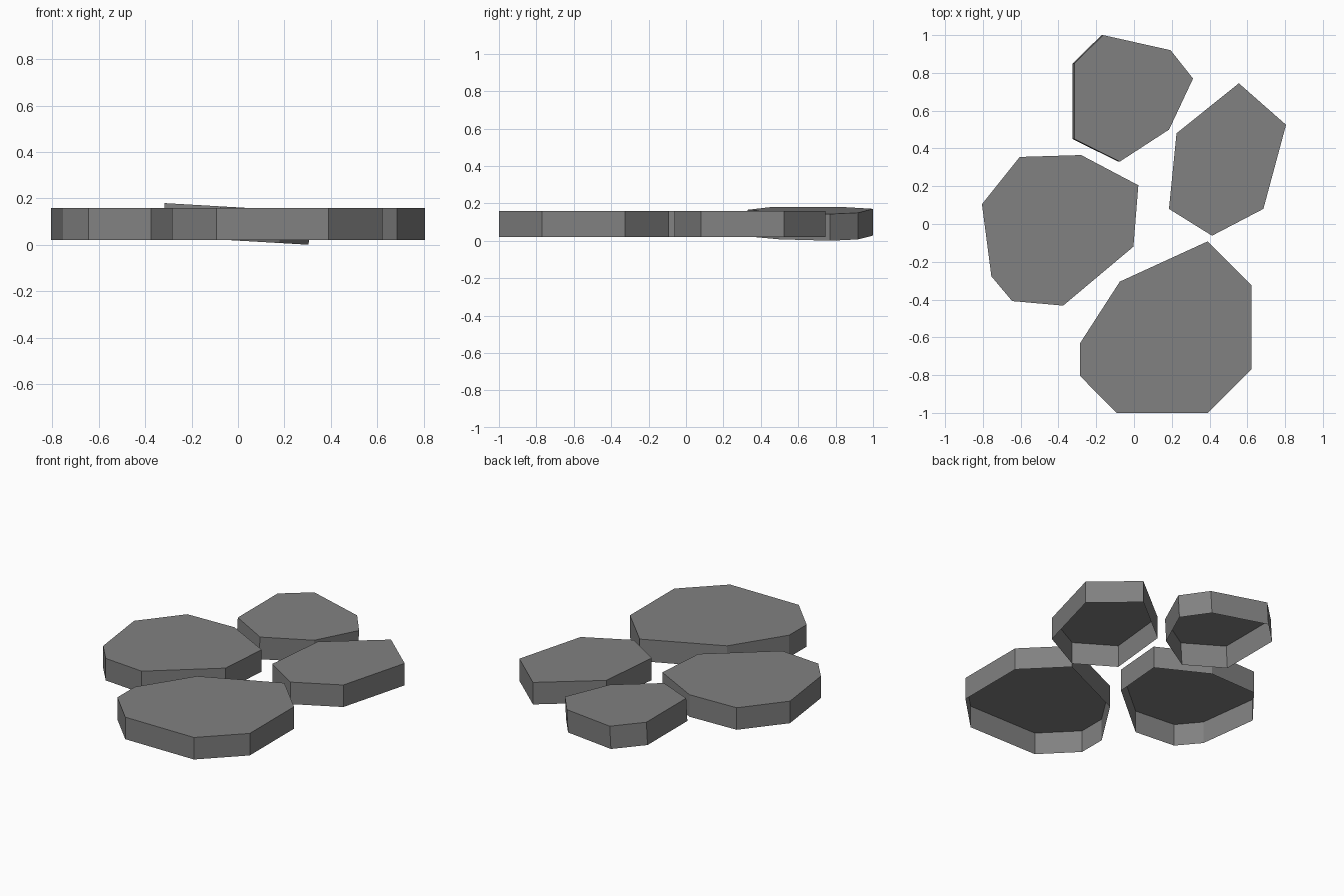
import bpy, bmesh

if "Cube" in bpy.data.objects:
    bpy.data.objects.remove(bpy.data.objects["Cube"])

MID_Z = 0.09

stone = bpy.data.materials.new("dark_stone")
stone.diffuse_color = (0.22, 0.22, 0.22, 1)
stone.use_nodes = True
stone.node_tree.nodes["Principled BSDF"].inputs["Base Color"].default_value = stone.diffuse_color


def slab(name, outline, thick=0.14, tilt=0.0):
    """Polygonal stone shell, open underneath, tilted around y at mid height."""
    bm = bmesh.new()
    base = bm.faces.new([bm.verts.new((x, y, -thick / 2)) for x, y in outline])
    res = bmesh.ops.extrude_face_region(bm, geom=[base], use_keep_orig=True)
    top = [v for v in res["geom"] if isinstance(v, bmesh.types.BMVert)]
    bmesh.ops.translate(bm, vec=(0, 0, thick), verts=top)
    bmesh.ops.recalc_face_normals(bm, faces=bm.faces)
    # Leave the underside open
    under = [f for f in bm.faces if f.calc_center_median().z < -thick * 0.4]
    bmesh.ops.delete(bm, geom=under, context='FACES_ONLY')
    mesh = bpy.data.meshes.new(name)
    bm.to_mesh(mesh)
    bm.free()
    mesh.materials.append(stone)
    obj = bpy.data.objects.new(name, mesh)
    obj.location.z = MID_Z
    obj.rotation_euler.y = tilt
    bpy.context.collection.objects.link(obj)
    return obj


# Back stone, slightly tipped down to the right
slab("back_stone", [(-0.168, 1.0), (-0.321, 0.85), (-0.321, 0.45), (-0.08, 0.33),
                    (0.182, 0.5), (0.309, 0.77), (0.19, 0.92)], thick=0.143, tilt=0.058)

# Left stone
slab("left_stone", [(-0.605, 0.355), (-0.805, 0.105), (-0.755, -0.277), (-0.645, -0.408),
                    (-0.375, -0.432), (-0.003, -0.12), (0.023, 0.205), (-0.28, 0.365)])

# Right stone
slab("right_stone", [(0.555, 0.745), (0.225, 0.48), (0.185, 0.08), (0.413, -0.062),
                     (0.685, 0.08), (0.805, 0.525)])

# Front stone
slab("front_stone", [(0.39, -0.092), (-0.075, -0.305), (-0.285, -0.63), (-0.285, -0.805),
                     (-0.093, -1.0), (0.39, -1.0), (0.622, -0.77), (0.622, -0.325)])
